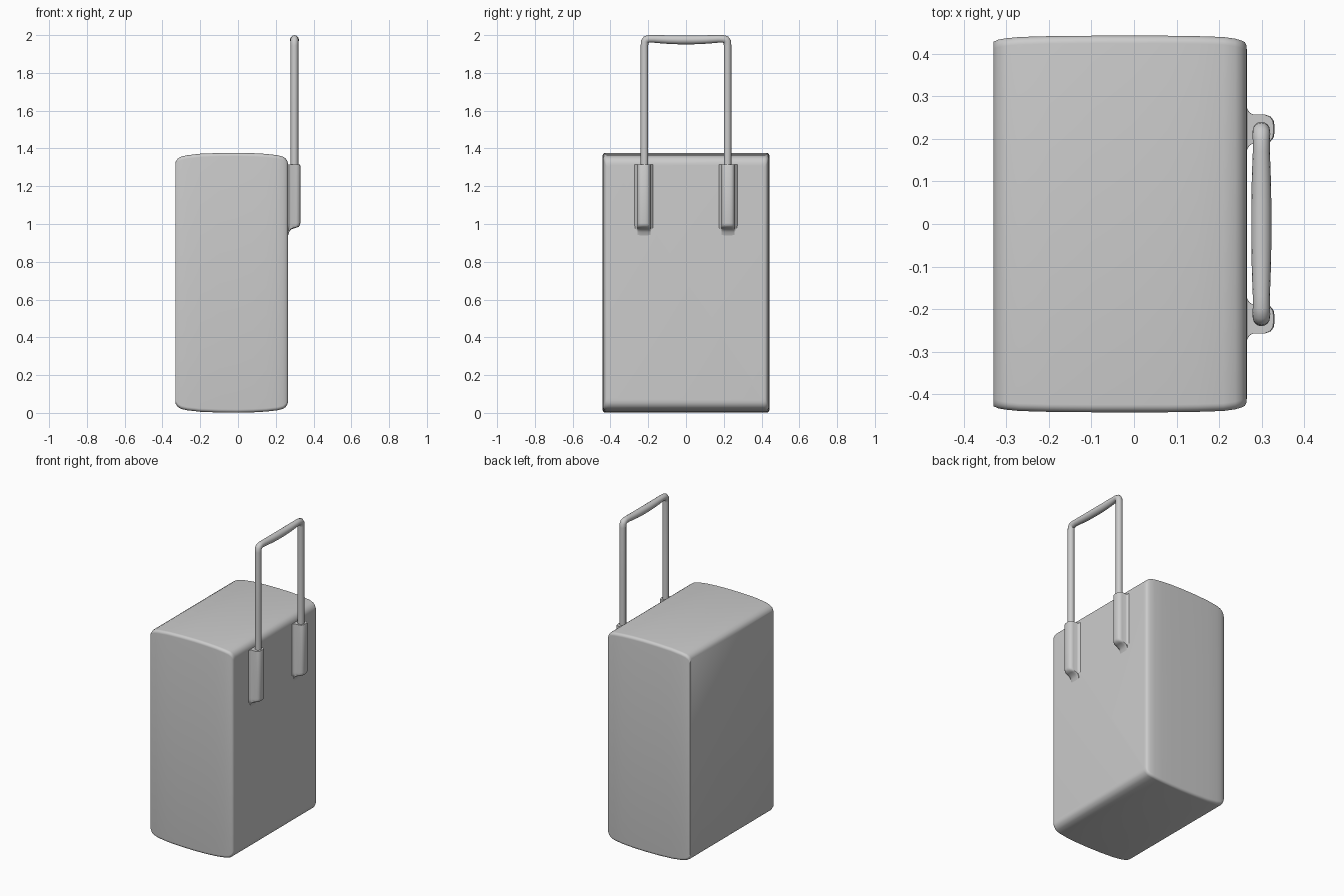
import bpy, bmesh, math

if "Cube" in bpy.data.objects:
    bpy.data.objects.remove(bpy.data.objects["Cube"])


def loft(name, rings, angle):
    """Skin a list of equal-length closed rings and cap both ends."""
    bm = bmesh.new()
    loops = [[bm.verts.new(p) for p in ring] for ring in rings]
    for a, b in zip(loops, loops[1:]):
        for i in range(len(a)):
            j = (i + 1) % len(a)
            bm.faces.new((a[i], a[j], b[j], b[i]))
    bm.faces.new(loops[0])
    bm.faces.new(loops[-1])
    bmesh.ops.recalc_face_normals(bm, faces=bm.faces)
    me = bpy.data.meshes.new(name)
    bm.to_mesh(me)
    bm.free()
    ob = bpy.data.objects.new(name, me)
    bpy.context.collection.objects.link(ob)
    smooth(ob, angle)
    return ob


def smooth(ob, angle):
    bpy.ops.object.select_all(action='DESELECT')
    ob.select_set(True)
    bpy.context.view_layer.objects.active = ob
    bpy.ops.object.shade_smooth_by_angle(angle=math.radians(angle))


def rounded_rect(x, hy, hz, zc, r, n=6):
    """Rounded rectangle in the YZ plane at the given x."""
    pts = []
    for k, (sy, sz) in enumerate(((1, 1), (-1, 1), (-1, -1), (1, -1))):
        for i in range(n + 1):
            t = math.radians(90 * (k + i / n))
            pts.append((x, sy * (hy - r) + r * math.cos(t),
                        zc + sz * (hz - r) + r * math.sin(t)))
    return pts


# Suitcase body: crowned shell with a flat sharp-edged face at -x (x, y inset, z inset)
sections = [(-.33, .014, .048), (-.318, .009, .03), (-.3, .006, .02), (-.27, .003, .013),
            (-.2, .001, .005), (-.1, 0, .001), (0, 0, 0), (.08, 0, .002), (.15, .001, .006),
            (.21, .003, .013), (.238, .007, .02), (.252, .011, .03),
            (.26, .015, .042), (.264, .022, .053), (.265, .034, .066)]
HY, HZ, ZC = .442, .688, .689
loft("suitcase_body",
     [rounded_rect(x, HY - iy, HZ - iz, ZC, .018) for x, iy, iz in sections], 45)

# Sleeves holding the rods: flared half outline (depth from body, half width)
half = [(-.012, .054), (.003, .048), (.008, .039), (.016, .034), (.045, .034),
        (.058, .029), (.065, .02), (.067, .008)]
outline = half + [(d, -w) for d, w in reversed(half)]
levels = [(.94, .03), (.958, .12), (.972, .28), (.979, .6), (.985, .88), (.995, .98),
          (1.005, 1), (1.308, 1), (1.314, .96)]
for side, label in ((1, "left"), (-1, "right")):
    rings = []
    for z, s in levels:
        rings.append([(.263 + (d * s if d > 0 else d), side * .223 + w, z)
                      for d, w in outline])
    loft("handle_sleeve_" + label, rings, 50)

# Telescopic handle: rods, tight corners and a thicker grip in one swept tube (y, z, radius)
R = .02
path = [(-.22, 1.29, 1), (-.22, 1.6, 1), (-.22, 1.945, 1), (-.2185, 1.966, 1.02),
        (-.211, 1.976, 1.05), (-.196, 1.98, 1)]
path += [(-.17, 1.98, 1), (-.13, 1.978, 1.08), (-.09, 1.976, 1.14), (-.04, 1.975, 1.18)]
path += [(-y, z, r) for y, z, r in reversed(path)]
cu = bpy.data.curves.new("pull_handle", 'CURVE')
cu.dimensions = '3D'
cu.bevel_depth = R
cu.bevel_resolution = 6
cu.use_fill_caps = True
sp = cu.splines.new('POLY')
sp.points.add(len(path) - 1)
for p, (y, z, r) in zip(sp.points, path):
    p.co = (.299, y, z, 1)
    p.radius = r
handle = bpy.data.objects.new("pull_handle", cu)
bpy.context.collection.objects.link(handle)
bpy.ops.object.select_all(action='DESELECT')
handle.select_set(True)
bpy.context.view_layer.objects.active = handle
bpy.ops.object.convert(target='MESH')
smooth(bpy.context.view_layer.objects.active, 60)
